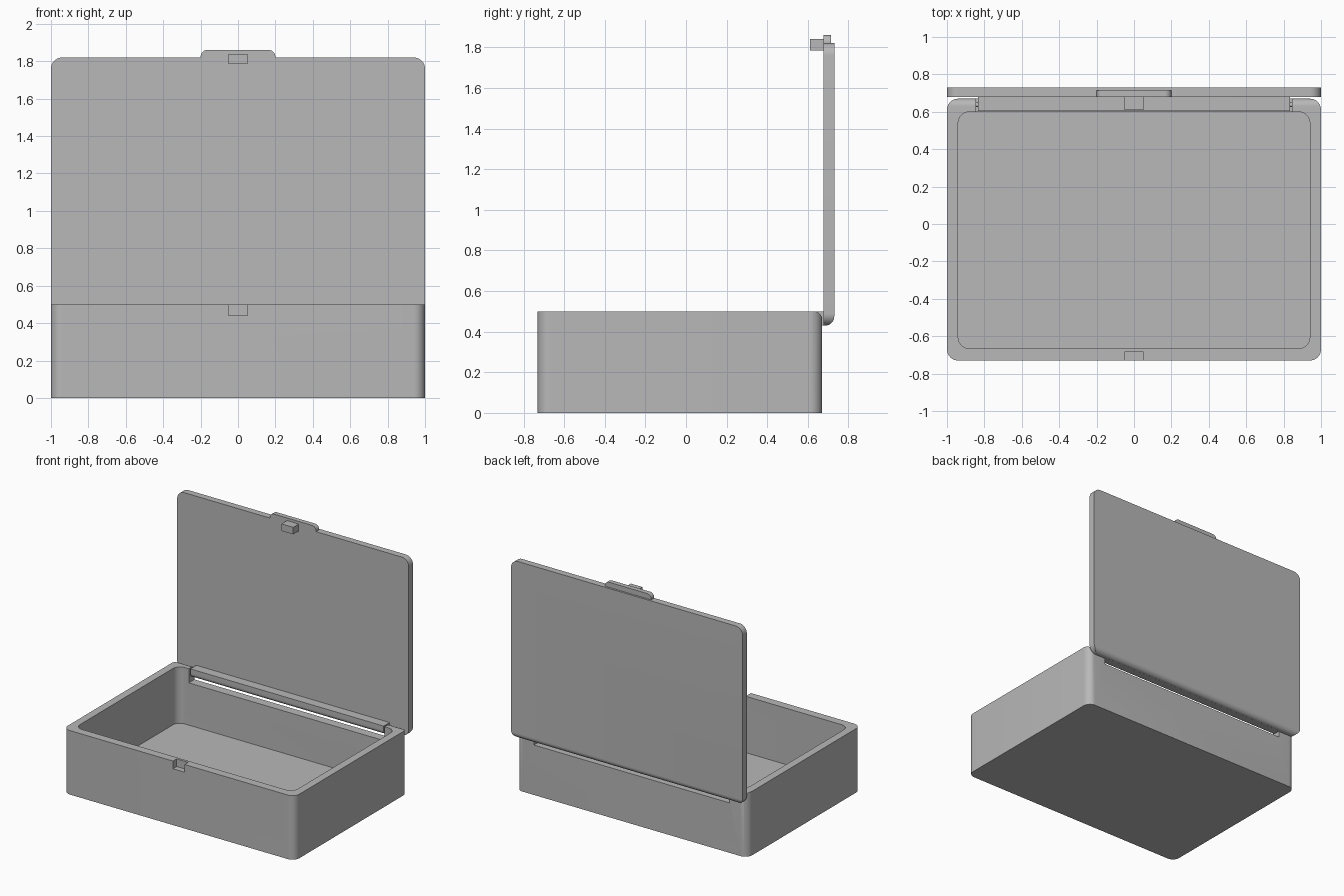
import bpy
import bmesh
from math import sin, cos, pi

cube = bpy.data.objects.get("Cube")
if cube:
    bpy.data.objects.remove(cube, do_unlink=True)

GREY = (0.48, 0.48, 0.48, 1)
grey = bpy.data.materials.new("plain grey")
grey.use_nodes = True
grey.diffuse_color = GREY
grey.node_tree.nodes["Principled BSDF"].inputs["Base Color"].default_value = GREY

# Directions of (outline u, outline v, extrusion w) for each axis
AXES = {"Z": lambda u, v, w: (u, v, w),
        "X": lambda u, v, w: (w, u, v),
        "Y": lambda u, v, w: (u, w, v)}


def rounded_rect(u0, u1, v0, v1, radii, steps=10):
    """Outline with radii in the order low-low, high-low, high-high, low-high."""
    points = []
    corners = [(u0, v0, 1, 1), (u1, v0, -1, 1), (u1, v1, -1, -1), (u0, v1, 1, -1)]
    for i, ((u, v, su, sv), r) in enumerate(zip(corners, radii)):
        if r == 0:
            points.append((u, v))
            continue
        for k in range(steps + 1):
            a = pi + (i + k / steps) * pi / 2
            points.append((u + su * r + r * cos(a), v + sv * r + r * sin(a)))
    return points


def prism(name, axis, outline, w0, w1):
    bm = bmesh.new()
    place = AXES[axis]
    face = bm.faces.new([bm.verts.new(place(u, v, w0)) for u, v in outline])
    ext = bmesh.ops.extrude_face_region(bm, geom=[face])
    verts = [g for g in ext["geom"] if isinstance(g, bmesh.types.BMVert)]
    bmesh.ops.translate(bm, verts=verts, vec=place(0, 0, w1 - w0))
    bmesh.ops.recalc_face_normals(bm, faces=bm.faces)
    mesh = bpy.data.meshes.new(name)
    bm.to_mesh(mesh)
    bm.free()
    mesh.materials.append(grey)
    obj = bpy.data.objects.new(name, mesh)
    bpy.context.collection.objects.link(obj)
    return obj


def activate(obj):
    bpy.ops.object.select_all(action="DESELECT")
    obj.select_set(True)
    bpy.context.view_layer.objects.active = obj


def combine(obj, operation, tool):
    """Apply a boolean and discard its tool."""
    mod = obj.modifiers.new(operation, "BOOLEAN")
    mod.operation = operation
    mod.solver = "EXACT"
    mod.object = tool
    activate(obj)
    bpy.ops.object.modifier_apply(modifier=mod.name)
    bpy.data.objects.remove(tool, do_unlink=True)


def block(name, x, y, z):
    return prism(name, "Z", rounded_rect(*x, *y, [0] * 4), *z)


# Tray: rounded walls with a softened top back edge
tray = prism("tray", "Z", rounded_rect(-1, 1, -0.73, 0.67, [0.06] * 4), 0, 0.5)
side = rounded_rect(-0.9, 0.67, -0.1, 0.5, [0, 0, 0.04, 0])
combine(tray, "INTERSECT", prism("side_shape", "X", side, -1.1, 1.1))
cavity = rounded_rect(-0.94, 0.94, -0.665, 0.6, [0.06] * 4)
combine(tray, "DIFFERENCE", prism("cavity", "Z", cavity, 0.06, 0.7))

# Hinge recess in the back wall and catch notch in the front wall
combine(tray, "DIFFERENCE", block("recess", (-0.845, 0.845), (0.55, 0.8), (0.39, 0.7)))
combine(tray, "DIFFERENCE", block("notch", (-0.05, 0.05), (-0.8, -0.685), (0.44, 0.7)))

# Open lid: rounded panel with a softened lower back edge
lid = prism("lid", "Y", rounded_rect(-1, 1, 0.43, 1.82, [0.06] * 4), 0.678, 0.73)
side = rounded_rect(0.5, 0.73, 0.43, 2, [0, 0.045, 0, 0])
combine(lid, "INTERSECT", prism("side_shape", "X", side, -1.1, 1.1))

# Finger tab and catch
tab = prism("finger_tab", "Y", rounded_rect(-0.2, 0.2, 1.78, 1.86, [0, 0, 0.035, 0.035]),
            0.678, 0.715)
catch = block("catch", (-0.05, 0.05), (0.61, 0.69), (1.785, 1.84))

# Hinge bar rounded along its lower front, with a pin at each end
bar = prism("hinge_bar", "X", rounded_rect(0.605, 0.69, 0.43, 0.5, [0.034, 0, 0, 0]),
            -0.835, 0.835)
parts = [tray, lid, tab, catch, bar]
pin_outline = rounded_rect(0.625, 0.649, 0.453, 0.477, [0.012] * 4, 4)
for label, s in (("left", 1), ("right", -1)):
    parts.append(prism(label + "_hinge_pin", "X", pin_outline, s * 0.82, s * 0.86))

for part in parts:
    activate(part)
    bpy.ops.object.shade_smooth_by_angle(angle=0.5)
